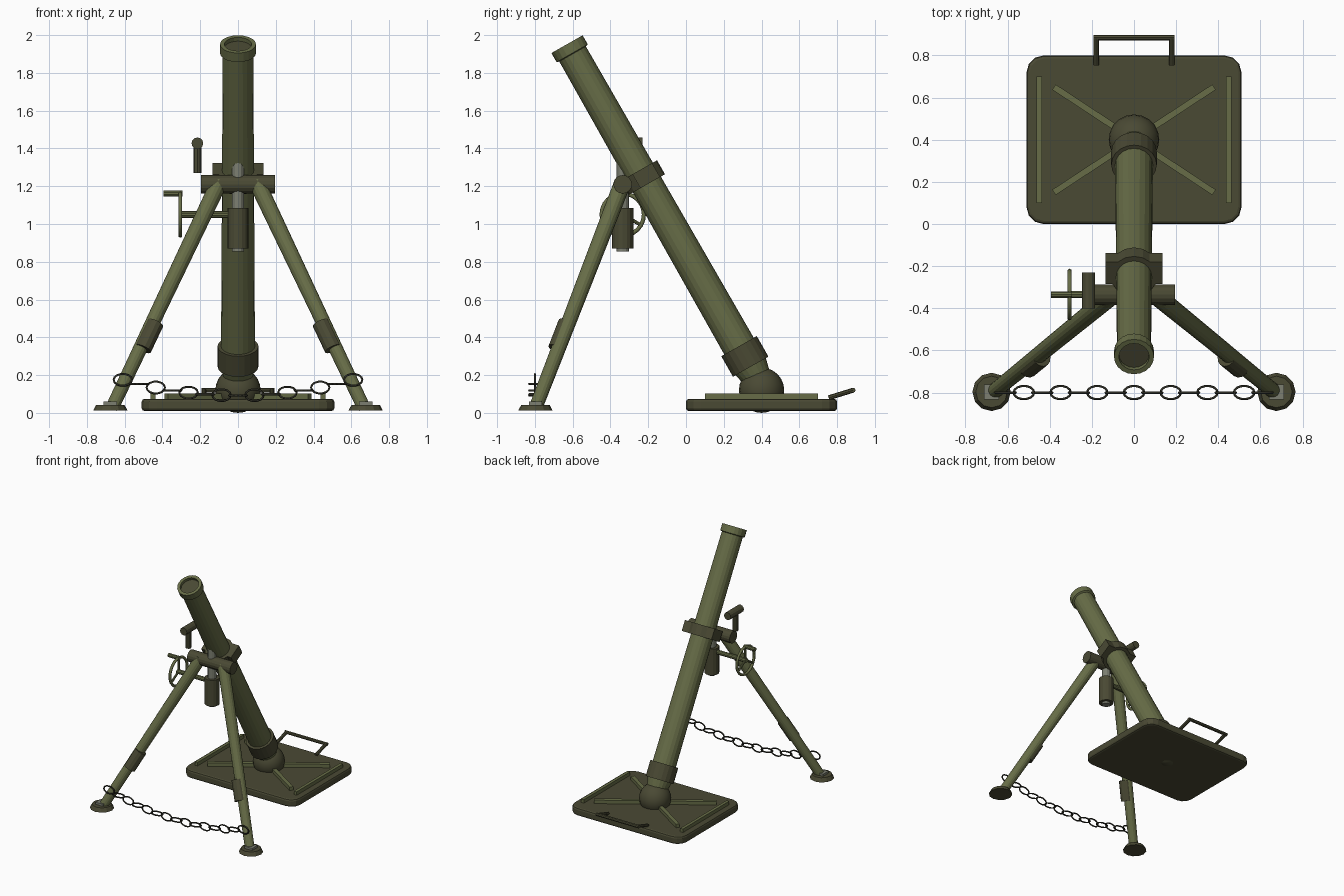
import bpy, bmesh, math
from mathutils import Vector, Matrix

if "Cube" in bpy.data.objects:
    bpy.data.objects.remove(bpy.data.objects["Cube"], do_unlink=True)


def material(name, rgb):
    m = bpy.data.materials.new(name)
    m.use_nodes = True
    m.diffuse_color = (*rgb, 1)
    m.node_tree.nodes["Principled BSDF"].inputs["Base Color"].default_value = (*rgb, 1)
    return m


OLIVE = material("olive green", (0.135, 0.152, 0.063))
DARK = material("dark olive", (0.068, 0.067, 0.034))
STEEL = material("bare steel", (0.2, 0.21, 0.165))
BLACK = material("blackened iron", (0.028, 0.028, 0.019))


def finish(name, bm, mat, smooth=False):
    bmesh.ops.recalc_face_normals(bm, faces=bm.faces)
    mesh = bpy.data.meshes.new(name)
    bm.to_mesh(mesh)
    bm.free()
    mesh.materials.append(mat)
    for p in mesh.polygons:
        p.use_smooth = smooth
    obj = bpy.data.objects.new(name, mesh)
    bpy.context.collection.objects.link(obj)
    return obj


def rod(name, a, b, r, mat, r2=None, sides=16):
    """Cylinder or cone between two points."""
    a, b = Vector(a), Vector(b)
    d = b - a
    bm = bmesh.new()
    turn = d.to_track_quat('Z', 'Y').to_matrix().to_4x4()
    bmesh.ops.create_cone(bm, cap_ends=True, segments=sides, radius1=r,
                          radius2=r if r2 is None else r2, depth=d.length,
                          matrix=Matrix.Translation((a + b) / 2) @ turn)
    return finish(name, bm, mat)


def box(name, centre, size, mat, turn=Matrix()):
    bm = bmesh.new()
    bmesh.ops.create_cube(bm, size=1, matrix=Matrix.Translation(centre) @ turn
                          @ Matrix.Diagonal((*size, 1)))
    return finish(name, bm, mat)


def ring(name, centre, rx, ry, thick, mat, turn=Matrix(), n=20, k=6):
    """Elliptical torus lying in its own xy plane."""
    bm = bmesh.new()
    loops = []
    for i in range(n):
        a = math.tau * i / n
        out = Vector((math.cos(a), math.sin(a), 0))
        mid = Vector((rx * out.x, ry * out.y, 0))
        loops.append([bm.verts.new(mid + thick * (math.cos(t) * out + Vector((0, 0, math.sin(t)))))
                      for t in (math.tau * j / k for j in range(k))])
    for i in range(n):
        p, q = loops[i], loops[(i + 1) % n]
        for j in range(k):
            bm.faces.new((p[j], p[(j + 1) % k], q[(j + 1) % k], q[j]))
    bmesh.ops.transform(bm, matrix=Matrix.Translation(centre) @ turn, verts=bm.verts)
    return finish(name, bm, mat, True)


# Base plate with rounded corners and softened rim
bm = bmesh.new()
bmesh.ops.create_cube(bm, size=1, matrix=Matrix.Translation((0, 0.4, 0.042))
                      @ Matrix.Diagonal((1.02, 0.8, 0.064, 1)))
upright = [e for e in bm.edges if abs(e.verts[0].co.z - e.verts[1].co.z) > 0.01]
bmesh.ops.bevel(bm, geom=upright, offset=0.08, segments=3, profile=0.5, affect='EDGES')
rim = [e for e in bm.edges if abs(e.verts[0].co.z - e.verts[1].co.z) < 0.001]
bmesh.ops.bevel(bm, geom=rim, offset=0.015, segments=2, profile=0.5, affect='EDGES')
finish("base_plate", bm, DARK)

# Plate ribs
for side, s in (("left", 1), ("right", -1)):
    box(f"{side}_edge_rib", (0.45 * s, 0.4, 0.085), (0.025, 0.6, 0.035), OLIVE)
    box(f"{side}_diagonal_rib", (0, 0.4, 0.085), (0.91, 0.03, 0.035), OLIVE,
        Matrix.Rotation(s * math.atan2(0.5, 0.76), 4, 'Z'))

# Carrying handle
for side, s in (("left", 1), ("right", -1)):
    rod(f"{side}_handle_arm", (0.18 * s, 0.755, 0.08), (0.18 * s, 0.885, 0.12), 0.013, DARK, sides=8)
rod("handle_grip", (-0.192, 0.885, 0.12), (0.192, 0.885, 0.12), 0.013, DARK, sides=8)

# Ball joint
bm = bmesh.new()
bmesh.ops.create_uvsphere(bm, u_segments=20, v_segments=12, radius=0.12,
                          matrix=Matrix.Translation((0, 0.4, 0.12)))
finish("ball_joint", bm, DARK, True)

# Barrel: one turned profile (radius, distance from muzzle) with an open bore
MUZZLE, AXIS = Vector((0, -0.63, 1.952)), Vector((0, 0.495, -0.869)).normalized()
BARREL_TURN = AXIS.to_track_quat('Z', 'Y').to_matrix().to_4x4()


def along(d):
    return MUZZLE + AXIS * d


def turned(name, profile, mat, sides=20):
    bm = bmesh.new()
    verts = [bm.verts.new((r, 0, d)) for r, d in profile]
    edges = [bm.edges.new(pair) for pair in zip(verts, verts[1:])]
    bmesh.ops.spin(bm, geom=verts + edges, axis=(0, 0, 1), cent=(0, 0, 0),
                   angle=math.tau, steps=sides)
    bmesh.ops.remove_doubles(bm, verts=bm.verts, dist=0.0001)
    bmesh.ops.transform(bm, matrix=Matrix.Translation(MUZZLE) @ BARREL_TURN, verts=bm.verts)
    return finish(name, bm, mat)


turned("barrel", [(0, 0.03), (0.072, 0.03), (0.072, 0), (0.095, 0), (0.095, 0.055),
                  (0.081, 0.06), (0.09, 1.9), (0, 1.9)], OLIVE)
rod("bore", along(0.022), along(0.029), 0.071, DARK, sides=20)
rod("breech_collar", along(1.84), along(1.965), 0.108, DARK, sides=20)
rod("breech_neck", along(1.965), along(2.06), 0.092, OLIVE, 0.07, sides=20)

# Barrel clamp with side lugs
rod("clamp_collar", along(0.77), along(0.855), 0.11, DARK)
lug_centre = along(0.8125) + Vector((0, 0.869, 0.495)) * 0.02
box("clamp_lugs", lug_centre, (0.27, 0.12, 0.085), DARK, Matrix.Rotation(math.radians(29.7), 4, 'X'))

# Crossbar and elevating screw
Y = -0.335
rod("crossbar", (-0.195, Y, 1.21), (0.195, Y, 1.21), 0.049, DARK)
rod("elevating_screw", (0, Y, 0.855), (0, Y, 1.33), 0.033, STEEL, sides=12)
rod("elevating_housing", (0, Y, 0.87), (0, Y, 1.085), 0.056, DARK)

# Handwheel with spokes, axle and crank
WX, WZ = -0.305, 1.05
ring("handwheel_rim", (WX, Y, WZ), 0.112, 0.112, 0.011, OLIVE, Matrix.Rotation(math.pi / 2, 4, 'Y'), 24)
rod("handwheel_axle", (WX - 0.01, Y, WZ), (-0.03, Y, WZ), 0.018, OLIVE, sides=10)
for i in range(3):
    a = math.tau * i / 3
    rod(f"handwheel_spoke_{i + 1}", (WX, Y, WZ),
        (WX, Y + 0.112 * math.sin(a), WZ + 0.112 * math.cos(a)), 0.009, OLIVE, sides=8)
rod("crank_grip", (-0.395, Y, WZ + 0.112), (-0.295, Y, WZ + 0.112), 0.016, OLIVE, sides=10)

# Sight
rod("sight_post", (-0.215, Y, 1.27), (-0.215, Y, 1.41), 0.021, DARK, sides=8)
rod("sight_scope", (-0.215, -0.4, 1.427), (-0.215, -0.23, 1.427), 0.031, DARK, sides=12)

# Bipod legs, sleeves and feet
for side, s in (("left", 1), ("right", -1)):
    top, foot = Vector((0.1 * s, Y, 1.22)), Vector((0.665 * s, -0.795, 0.03))
    rod(f"{side}_leg", foot, top, 0.036, OLIVE, 0.045)
    rod(f"{side}_leg_sleeve", foot.lerp(top, 0.26) + Vector((-0.015 * s, -0.01, 0)),
        foot.lerp(top, 0.375) + Vector((-0.015 * s, -0.01, 0)), 0.046, DARK, sides=12)
    rod(f"{side}_foot", (0.676 * s, -0.797, 0.012), (0.676 * s, -0.797, 0.043), 0.091, DARK, 0.075, 12)
    box(f"{side}_foot_block", (0.676 * s, -0.797, 0.045), (0.07, 0.07, 0.03), STEEL)

# Sagging chain with alternating links
for i in range(-7, 8):
    x = 0.0871 * i
    turn = Matrix.Rotation(math.pi / 2, 4, 'X') if i % 2 else Matrix()
    ring(f"chain_link_{i + 8}", (x, -0.8, 0.092 + 0.083 * (i / 7) ** 2),
         0.048, 0.031, 0.006, BLACK, turn, 14, 5)
